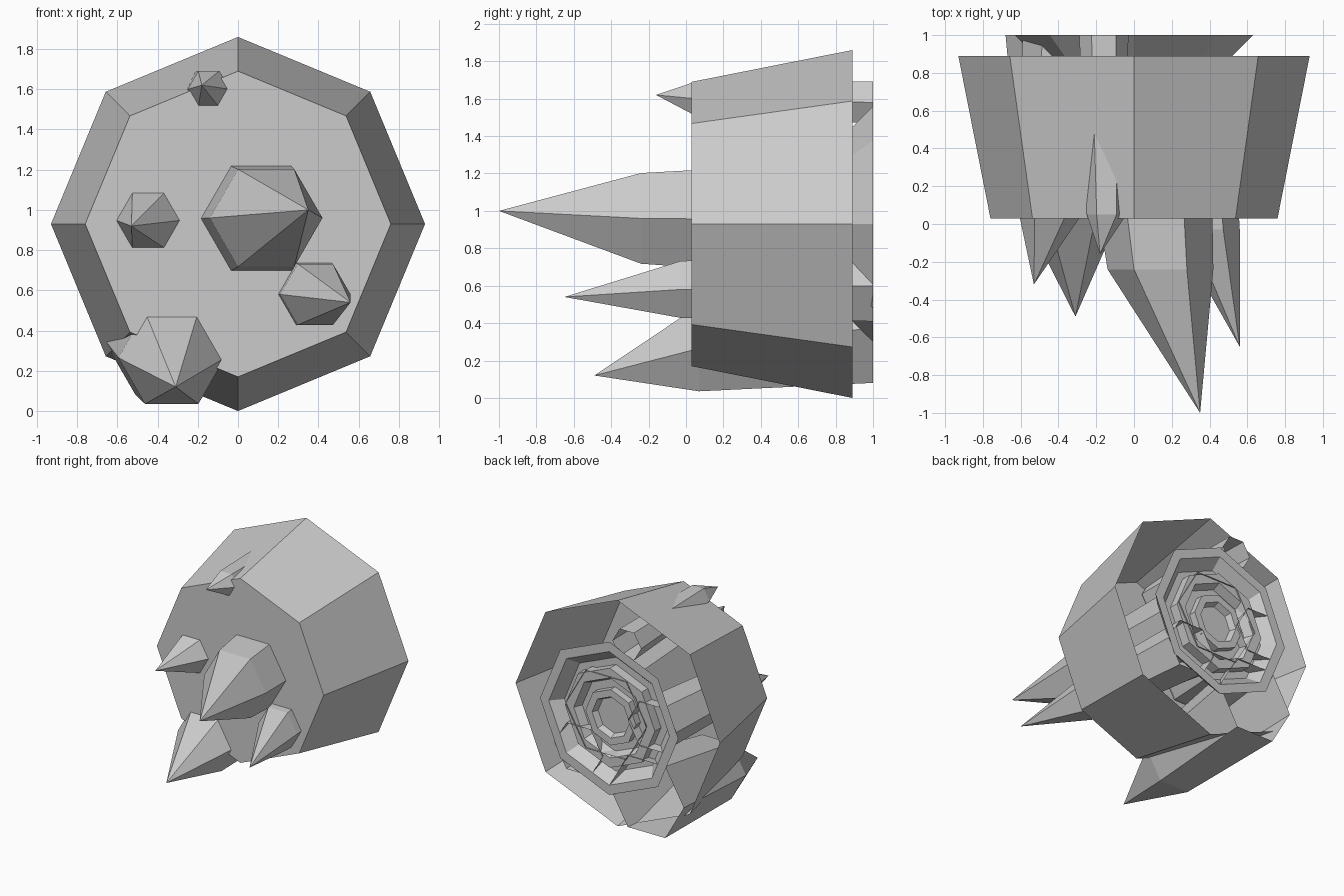
import bpy, math

if "Cube" in bpy.data.objects:
    bpy.data.objects.remove(bpy.data.objects["Cube"])


def make_object(name, verts, faces):
    mesh = bpy.data.meshes.new(name)
    mesh.from_pydata(verts, [], faces)
    mesh.update()
    obj = bpy.data.objects.new(name, mesh)
    bpy.context.collection.objects.link(obj)
    return obj


def loft(name, sides, sections, tip=None, cap=False):
    """Join polygon sections (x, y, z, radius) along y, front to back."""
    verts, faces = [], []
    for x, y, z, r in sections:
        for i in range(sides):
            a = 2 * math.pi * i / sides
            verts.append((x + r * math.cos(a), y, z + r * math.sin(a)))
    for s in range(len(sections) - 1):
        for i in range(sides):
            j = (i + 1) % sides
            a, b = s * sides, (s + 1) * sides
            faces.append((a + i, a + j, b + j, b + i))
    if tip:
        verts.append(tip)
        t = len(verts) - 1
        faces += [(t, (i + 1) % sides, i) for i in range(sides)]
        faces = [f if len(f) == 4 else (f[0], f[2], f[1]) for f in faces]
    if cap:
        faces.append(tuple(range(sides)))
    return make_object(name, verts, faces)


CZ = 0.93

# Octagonal shell, closed at the front and open at the back
loft("shell", 8, [(0, 0.03, CZ, 0.76), (0, 0.89, CZ, 0.93)], cap=True)

# Six-sided spikes: front section, back section, tip
spikes = {
    "large_spike": ((0.14, -0.24, 0.96, 0.28), (0.03, 1.0, 0.95, 0.37), (0.35, -1.0, 1.0)),
    "right_spike": ((0.385, -0.03, 0.58, 0.175), (0.28, 1.0, 0.60, 0.22), (0.56, -0.65, 0.54)),
    "left_spike": ((-0.44, 0.06, 0.95, 0.17), (-0.38, 1.0, 0.96, 0.21), (-0.53, -0.32, 0.92)),
    "bottom_spike": ((-0.33, 0.07, 0.265, 0.265), (-0.34, 1.0, 0.375, 0.34), (-0.31, -0.49, 0.12)),
    "top_spike": ((-0.145, 0.05, 1.60, 0.105), (-0.16, 1.0, 1.58, 0.13), (-0.18, -0.16, 1.62)),
}
for name, (front, back, tip) in spikes.items():
    loft(name, 6, [front, back], tip=tip)

# Concentric stepped rings in the open back
profile = [(0.52, 0.89), (0.63, 1.0), (0.55, 1.0), (0.47, 0.91), (0.41, 0.91),
           (0.41, 0.99), (0.33, 0.99), (0.30, 0.92), (0.23, 0.92), (0.23, 0.98),
           (0.17, 0.98), (0.15, 0.93)]
rings = loft("back_rings", 8, [(0, y, CZ, r) for r, y in reversed(profile)], cap=True)
rings.data.flip_normals()
